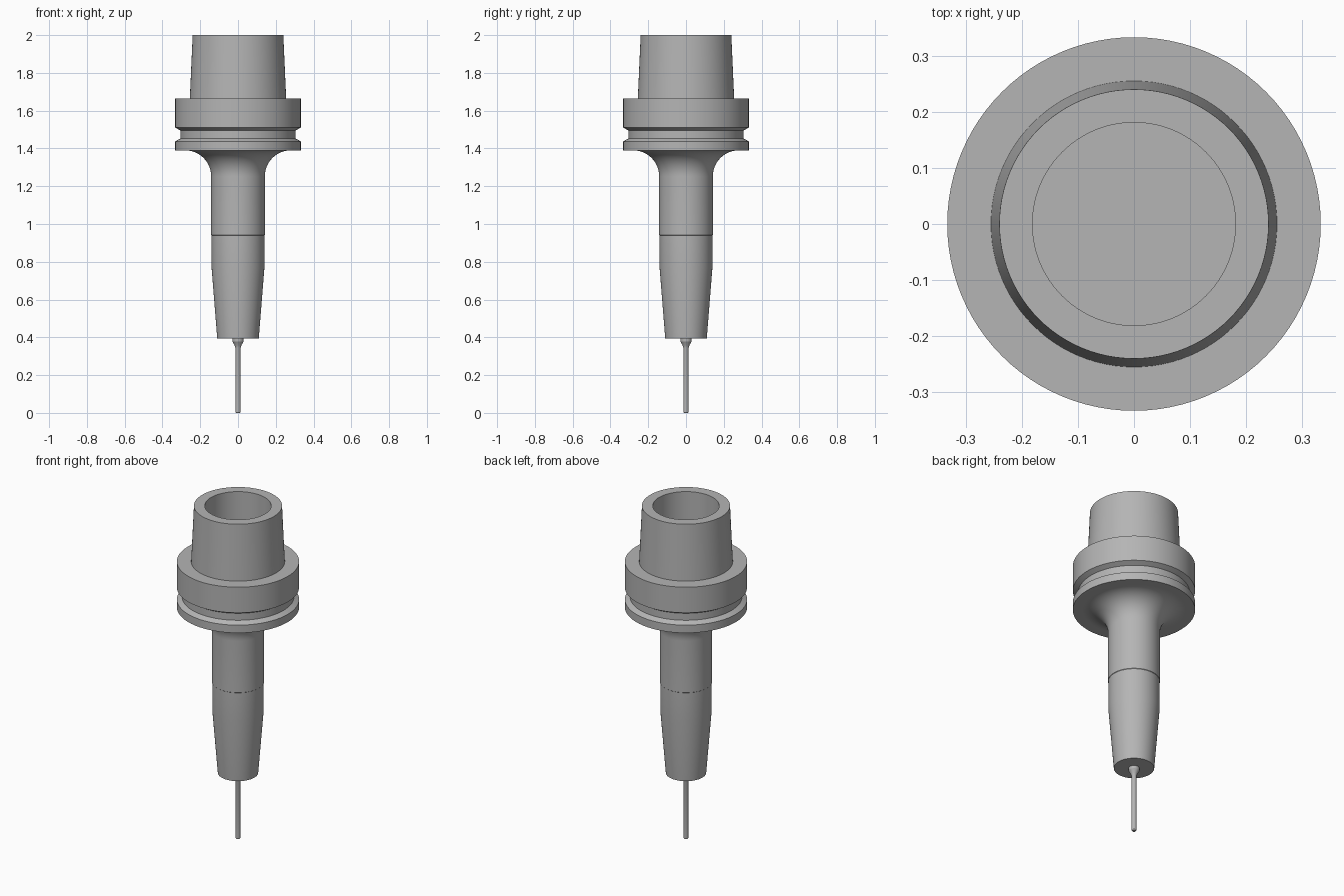
import bpy
import bmesh
from math import sin, cos, pi, radians

cube = bpy.data.objects.get("Cube")
if cube:
    bpy.data.objects.remove(cube, do_unlink=True)

steel = bpy.data.materials.new("steel_grey")
steel.use_nodes = True
colour = (0.46, 0.46, 0.46, 1)
steel.diffuse_color = colour
steel.node_tree.nodes["Principled BSDF"].inputs["Base Color"].default_value = colour


def lathe(name, profile, sides):
    """Spin a closed (radius, height) profile that starts and ends on the axis."""
    bm = bmesh.new()
    verts = [bm.verts.new((r, 0, z)) for r, z in profile]
    edges = [bm.edges.new(pair) for pair in zip(verts, verts[1:])]
    bmesh.ops.spin(bm, geom=verts + edges, cent=(0, 0, 0), axis=(0, 0, 1),
                   angle=2 * pi, steps=sides, use_merge=True)
    bmesh.ops.remove_doubles(bm, verts=bm.verts, dist=0.0002)
    bmesh.ops.recalc_face_normals(bm, faces=bm.faces)
    mesh = bpy.data.meshes.new(name)
    bm.to_mesh(mesh)
    bm.free()
    mesh.materials.append(steel)
    obj = bpy.data.objects.new(name, mesh)
    bpy.context.collection.objects.link(obj)
    bpy.ops.object.select_all(action="DESELECT")
    obj.select_set(True)
    bpy.context.view_layer.objects.active = obj
    bpy.ops.object.shade_smooth_by_angle(angle=radians(25))
    return obj


# Holder: tapered nose, neck, concave fillet, grooved flange, hollow shank
nose = [(0, 0.395), (0.11, 0.395), (0.14, 0.77), (0.14, 0.94), (0.142, 0.942)]
fillet_radius = 0.138
fillet = [(0.28 - fillet_radius * cos(a), 1.252 + fillet_radius * sin(a))
          for a in (i * pi / 32 for i in range(17))]
flange = [(0.333, 1.39), (0.333, 1.437), (0.305, 1.453),
          (0.305, 1.495), (0.333, 1.511), (0.333, 1.665)]
shank = [(0.255, 1.665), (0.24, 2), (0.181, 2), (0.181, 1.6), (0, 1.6)]
lathe("tool_holder", nose + fillet + flange + shank, 96)

# Cutter: slim shaft with a flared collar and a chamfered tip
lathe("cutter", [(0, 0), (0.01, 0), (0.014, 0.006), (0.014, 0.345),
                 (0.018, 0.358), (0.03, 0.378), (0.03, 0.41), (0, 0.41)], 32)
